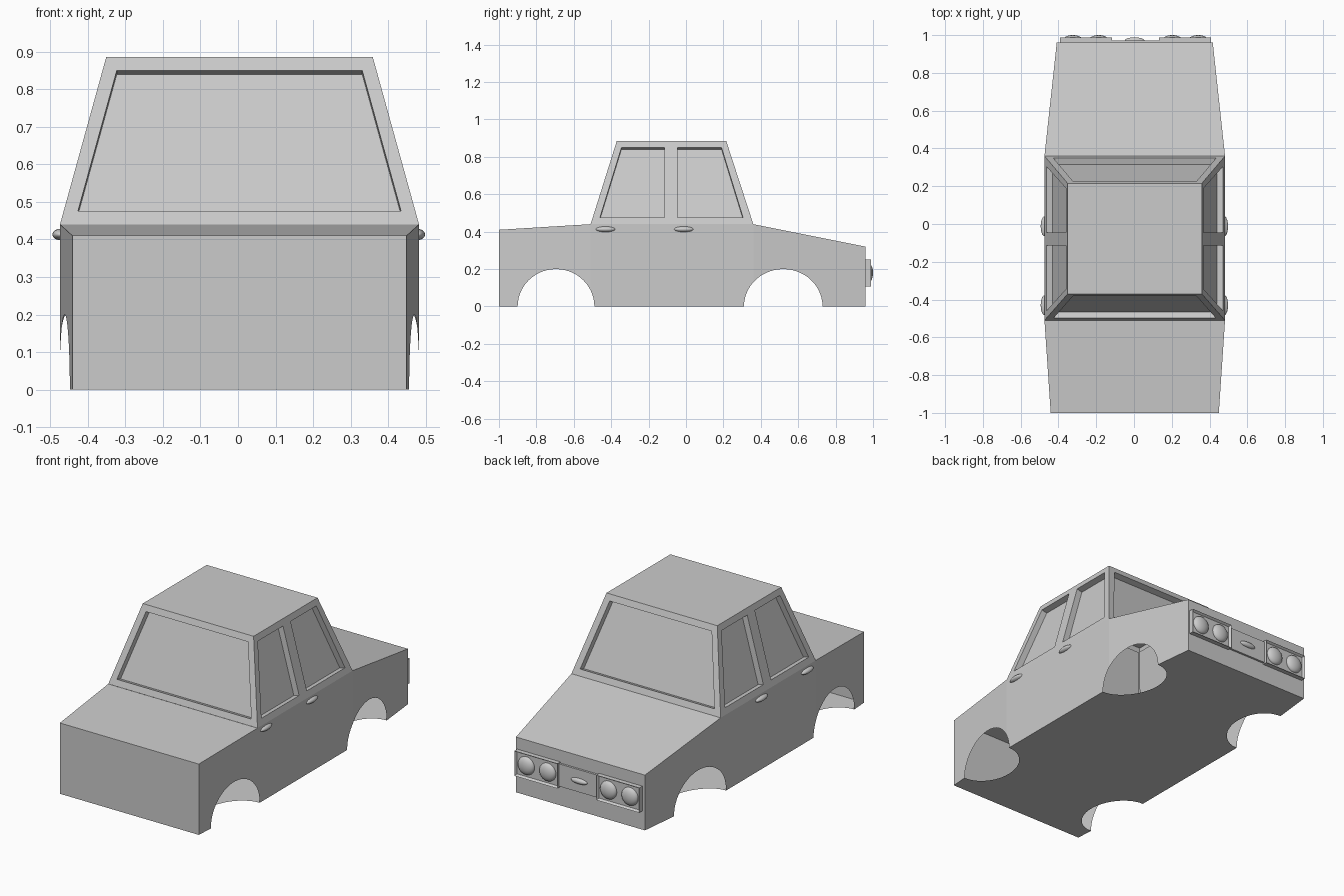
import bpy, bmesh, math
from mathutils import Vector

cube = bpy.data.objects.get("Cube")
if cube:
    bpy.data.objects.remove(cube, do_unlink=True)

CX = 0.004                      # centre line of the body
REAR, BACK, FRONT, NOSE = -1.0, -0.51, 0.36, 0.96
BELT, ROOF = 0.44, 0.885

grey = bpy.data.materials.new("body grey")
grey.use_nodes = True
grey.diffuse_color = (0.6, 0.6, 0.6, 1)
grey.node_tree.nodes["Principled BSDF"].inputs["Base Color"].default_value = (0.6, 0.6, 0.6, 1)


def finish(name, bm):
    bmesh.ops.remove_doubles(bm, verts=bm.verts, dist=0.0005)
    bmesh.ops.recalc_face_normals(bm, faces=bm.faces)
    mesh = bpy.data.meshes.new(name)
    bm.to_mesh(mesh)
    bm.free()
    mesh.materials.append(grey)
    obj = bpy.data.objects.new(name, mesh)
    bpy.context.collection.objects.link(obj)
    return obj


def face(bm, *points):
    bm.faces.new([bm.verts.new(p) for p in points])


def lerp_table(table, y):
    for (y0, v0), (y1, v1) in zip(table, table[1:]):
        if y <= y1:
            return v0 + (v1 - v0) * (y - y0) / (y1 - y0)
    return table[-1][1]


def half_width(y):
    return lerp_table([(REAR, 0.445), (BACK, 0.478), (FRONT, 0.478), (NOSE, 0.413)], y)


def deck(y):
    return lerp_table([(REAR, 0.41), (BACK, BELT), (FRONT, BELT), (NOSE, 0.32)], y)


ARCHES = [(-0.695, 0.205), (0.52, 0.21)]


def arch(y):
    """Relative arch opening at y, from 0 to 1."""
    return max(math.sqrt(max(0, 1 - ((y - c) / r) ** 2)) for c, r in ARCHES)


# Hollow lower body, lofted in strips along its length with open wheel arches
ys = {REAR, BACK, FRONT, NOSE}
for c, r in ARCHES:
    ys.update(c - r * math.cos(math.pi * i / 28) for i in range(29))
ys = sorted(ys)
bm = bmesh.new()
for a, b in zip(ys, ys[1:]):
    for s in (-1, 1):
        xa, xb = CX + s * half_width(a), CX + s * half_width(b)
        face(bm, (xa, a, 0.2 * arch(a)), (xb, b, 0.2 * arch(b)), (xb, b, deck(b)), (xa, a, deck(a)))
    if b <= BACK or a >= FRONT:
        wa, wb = half_width(a), half_width(b)
        face(bm, (CX - wa, a, deck(a)), (CX + wa, a, deck(a)), (CX + wb, b, deck(b)), (CX - wb, b, deck(b)))
    fa, fb = half_width(a) - 0.17 * arch(a), half_width(b) - 0.17 * arch(b)
    face(bm, (CX - fa, a, 0), (CX + fa, a, 0), (CX + fb, b, 0), (CX - fb, b, 0))
for y in (REAR, NOSE):
    w = half_width(y)
    face(bm, (CX - w, y, 0), (CX + w, y, 0), (CX + w, y, deck(y)), (CX - w, y, deck(y)))
finish("lower_body", bm)


# Cabin panels: a grid of cells whose window cells are sunk inwards
def window_panel(bm, low, high, depth=0.035):
    rows = (0, 0.079, 0.921, 1)
    grid = [[Vector(p).lerp(Vector(q), t) for p, q in zip(low, high)] for t in rows]
    normal = (grid[0][-1] - grid[0][0]).cross(grid[-1][0] - grid[0][0]).normalized()
    if normal.dot(Vector((0, -0.07, 0.6)) - grid[0][0]) < 0:
        normal.negate()
    for r in range(3):
        for c in range(len(low) - 1):
            cell = [grid[r][c], grid[r][c + 1], grid[r + 1][c + 1], grid[r + 1][c]]
            if r == 1 and c % 2 == 1:
                glass = [p + normal * depth for p in cell]
                face(bm, *glass)
                for i in range(4):
                    j = (i + 1) % 4
                    face(bm, cell[i], cell[j], glass[j], glass[i])
            else:
                face(bm, *cell)


bm = bmesh.new()
LOW, HIGH = 0.478, 0.355
for y0, y1 in ((BACK, -0.37), (FRONT, 0.215)):
    window_panel(bm, [(CX + x, y0, BELT) for x in (-LOW, -0.44, 0.44, LOW)],
                 [(CX + x, y1, ROOF) for x in (-HIGH, -0.317, 0.317, HIGH)])
for s in (-1, 1):
    window_panel(bm, [(CX + s * LOW, y, BELT) for y in (BACK, -0.471, -0.115, -0.045, 0.316, FRONT)],
                 [(CX + s * HIGH, y, ROOF) for y in (-0.37, -0.334, -0.115, -0.045, 0.179, 0.215)])
face(bm, (CX - HIGH, -0.37, ROOF), (CX + HIGH, -0.37, ROOF), (CX + HIGH, 0.215, ROOF), (CX - HIGH, 0.215, ROOF))
finish("cabin", bm)


# Smooth rounded parts
def ellipsoid(name, centre, radii):
    bm = bmesh.new()
    bmesh.ops.create_uvsphere(bm, u_segments=24, v_segments=14, radius=1)
    for v in bm.verts:
        v.co = Vector(a * b for a, b in zip(v.co, radii)) + Vector(centre)
    for f in bm.faces:
        f.smooth = True
    return finish(name, bm)


def box(name, x0, x1, y0, y1, z0, z1, rim=0, sink=0):
    bm = bmesh.new()
    bmesh.ops.create_cube(bm, size=1)
    for v in bm.verts:
        v.co = Vector((x1 if v.co.x > 0 else x0, y1 if v.co.y > 0 else y0, z1 if v.co.z > 0 else z0))
    if rim:
        bm.normal_update()
        front = [f for f in bm.faces if f.normal.y > 0.9]
        bmesh.ops.inset_region(bm, faces=front, thickness=rim)
        for v in front[0].verts:
            v.co.y -= sink
    return finish(name, bm)


GX, GZ = 0.008, 0.18            # grille centre
box("grille_panel", GX - 0.13, GX + 0.13, 0.95, 0.972, 0.115, 0.245)
ellipsoid("grille_oval", (GX - 0.005, 0.972, GZ), (0.052, 0.016, 0.016))
for s, side in ((-1, "right"), (1, "left")):
    inner, outer = GX + s * 0.125, GX + s * 0.4
    box(side + "_lamp_frame", min(inner, outer), max(inner, outer), 0.95, 0.988, 0.108, 0.252, 0.012, 0.014)
    for x, place in ((0.195, "inner"), (0.332, "outer")):
        ellipsoid(f"{side}_{place}_headlamp", (GX + s * x, 0.974, GZ), (0.052, 0.026, 0.052))
    for y, door in ((-0.43, "rear"), (-0.012, "front")):
        ellipsoid(f"{side}_{door}_handle", (CX * 0.5 + s * 0.476, y, 0.413), (0.02, 0.053, 0.015))
